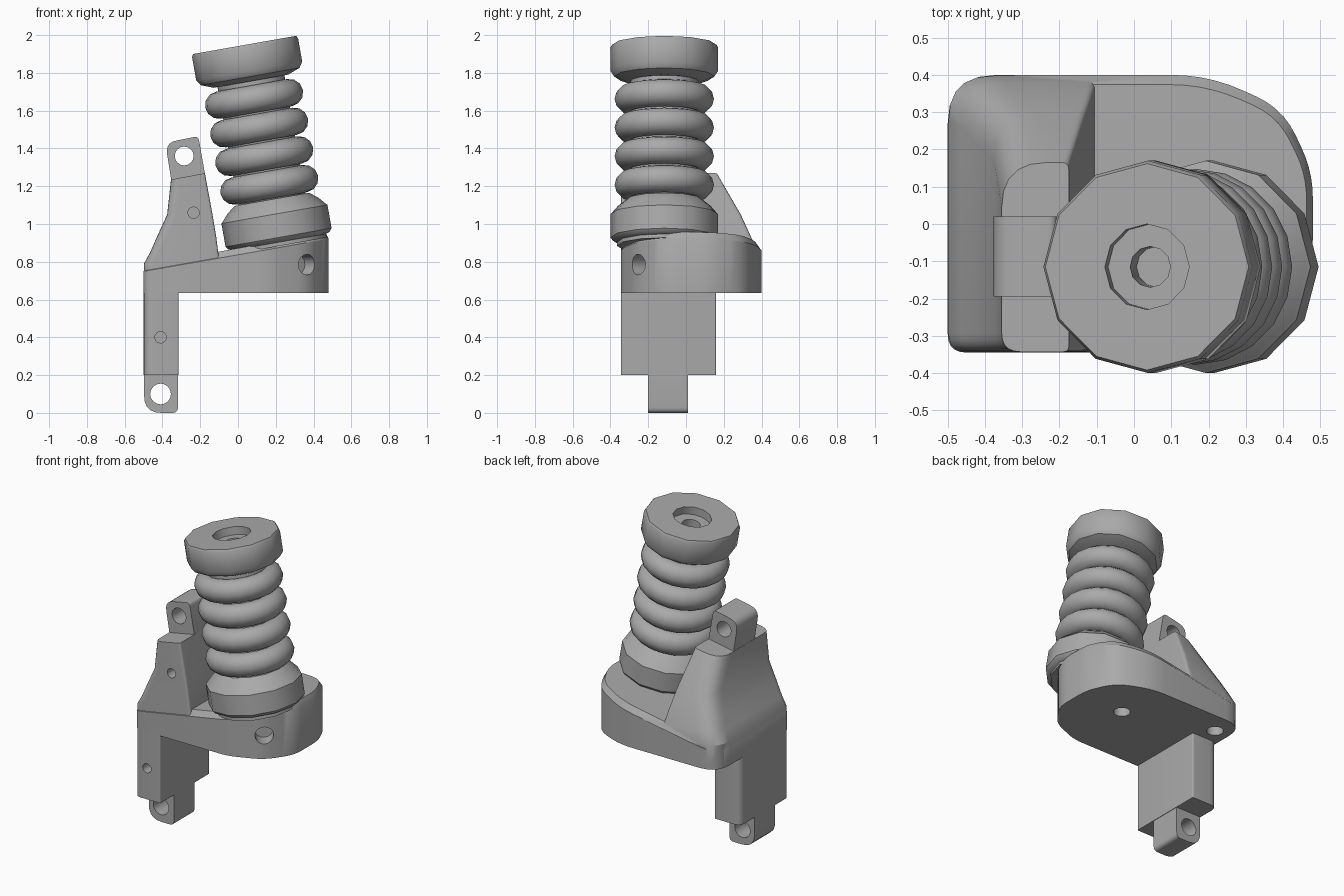
import bpy, bmesh, math
from mathutils import Vector, Matrix

cube = bpy.data.objects.get("Cube")
if cube:
    bpy.data.objects.remove(cube, do_unlink=True)

GREY = (0.4, 0.4, 0.4, 1)
grey = bpy.data.materials.new("plain grey")
grey.use_nodes = True
grey.diffuse_color = GREY
grey.node_tree.nodes["Principled BSDF"].inputs["Base Color"].default_value = GREY


def make(name, bm, matrix=None):
    bmesh.ops.recalc_face_normals(bm, faces=bm.faces)
    mesh = bpy.data.meshes.new(name)
    bm.to_mesh(mesh)
    bm.free()
    mesh.materials.append(grey)
    ob = bpy.data.objects.new(name, mesh)
    if matrix:
        ob.matrix_world = matrix
    bpy.context.collection.objects.link(ob)
    return ob


def smooth(ob, angle=35):
    bpy.ops.object.select_all(action='DESELECT')
    ob.select_set(True)
    bpy.context.view_layer.objects.active = ob
    bpy.ops.object.shade_smooth_by_angle(angle=math.radians(angle))


def rounded(corners, radii, steps=5):
    """Outline with every corner of non-zero radius rounded."""
    out = []
    for i, (c, r) in enumerate(zip(corners, radii)):
        p = Vector(c)
        a = p + (Vector(corners[i - 1]) - p).normalized() * r
        b = p + (Vector(corners[(i + 1) % len(corners)]) - p).normalized() * r
        if r == 0:
            out.append(p)
            continue
        for k in range(steps + 1):
            t = k / steps
            out.append(a * (1 - t) ** 2 + p * 2 * t * (1 - t) + b * t ** 2)
    return out


def loft(name, loops):
    bm = bmesh.new()
    rings = [[bm.verts.new(p) for p in loop] for loop in loops]
    n = len(rings[0])
    for low, high in zip(rings, rings[1:]):
        for i in range(n):
            j = (i + 1) % n
            bm.faces.new((low[i], low[j], high[j], high[i]))
    bm.faces.new(rings[0])
    bm.faces.new(rings[-1])
    return make(name, bm)


def lug(name, corners, radii, y0, y1):
    outline = rounded(corners, radii)
    return loft(name, [[(p.x, y, p.y) for p in outline] for y in (y0, y1)])


def block(x0, x1, y0, y1, z, radii, slope=0):
    corners = [(x0, y0), (x1, y0), (x1, y1), (x0, y1)]
    return [(p.x, p.y, z + slope * (p.x - x0)) for p in rounded(corners, radii)]


def combine(ob, other, operation):
    mod = ob.modifiers.new("combine", 'BOOLEAN')
    mod.operation = operation
    mod.solver = 'EXACT'
    mod.object = other
    graph = bpy.context.evaluated_depsgraph_get()
    mesh = bpy.data.meshes.new_from_object(ob.evaluated_get(graph))
    ob.modifiers.clear()
    ob.data = mesh
    bpy.data.objects.remove(other, do_unlink=True)


def drill(ob, centre, direction, radius, length):
    bm = bmesh.new()
    bmesh.ops.create_cone(bm, cap_ends=True, segments=16, radius1=radius,
                          radius2=radius, depth=length)
    turn = Vector(direction).to_track_quat('Z', 'Y').to_matrix().to_4x4()
    cutter = make("hole_cutter", bm, Matrix.Translation(centre) @ turn)
    cutter.hide_render = True
    combine(ob, cutter, 'DIFFERENCE')


# Base: rounded plate with a sloping top that seats the spring
outline = rounded([(-.5, -.345), (.17, -.345), (.37, -.265), (.48, -.11), (.48, .14),
                   (.4, .31), (.2, .4), (-.5, .4)],
                  [.05, .06, .07, .07, .07, .08, .1, .13])


def top(x):
    return .872 + .176 * x


bracket = loft("bracket", [
    [(p.x, p.y, .635) for p in outline],
    [(p.x, p.y, top(p.x) - .035) for p in outline],
    [(p.x * .965, .03 + (p.y - .03) * .93, top(p.x)) for p in outline]])

# Web: tapers upward and leans away from the back edge
radii = (.05, .015, .02, .12)
web = loft("web", [
    block(-.498, -.09, -.343, .398, .68, radii),
    block(-.498, -.095, -.343, .398, .79, radii),
    block(-.465, -.105, -.343, .38, .85, radii),
    block(-.43, -.115, -.343, .345, .93, radii),
    block(-.375, -.135, -.343, .29, 1.05, radii),
    block(-.355, -.175, -.343, .165, 1.235, radii, .19)])

# Leg and the two pierced lugs
leg = loft("leg", [block(-.499, -.315, -.344, .16, z, (.05, .008, .01, .05))
                   for z in (.2, .72)])
upper_lug = lug("upper_lug", [(-.345, 1.18), (-.385, 1.43), (-.21, 1.465), (-.16, 1.18)],
                [0, .06, .025, 0], -.195, .02)
lower_lug = lug("lower_lug", [(-.497, .25), (-.497, 0), (-.318, 0), (-.318, .25)],
                [0, .09, .03, 0], -.2, .01)
for part in (web, leg, upper_lug, lower_lug):
    combine(bracket, part, 'UNION')

# Pin holes, then blind screw holes
drill(bracket, (-.285, -.09, 1.36), (0, 1, 0), .05, .5)
drill(bracket, (-.41, -.09, .1), (0, 1, 0), .055, .5)
drill(bracket, (-.235, -.345, 1.06), (0, 1, 0), .03, .16)
drill(bracket, (-.41, -.345, .4), (0, 1, 0), .03, .16)
drill(bracket, (.37, -.26, .785), (.6, -.8, 0), .055, .2)
drill(bracket, (.16, .08, .635), (0, 0, 1), .05, .2)
drill(bracket, (-.4, .26, .635), (0, 0, 1), .05, .16)
smooth(bracket, 30)

# Spring unit: turned parts on one leaning axis, measured down from its top
axis = Matrix.Translation((.035, -.115, 1.948)) @ Matrix.Rotation(math.radians(-10), 4, 'Y')


def turned(name, profile, sides, closed=False):
    bm = bmesh.new()
    verts = [bm.verts.new((r, 0, -s)) for r, s in profile]
    pairs = list(zip(verts, verts[1:]))
    if closed:
        pairs.append((verts[-1], verts[0]))
    edges = [bm.edges.new(p) for p in pairs]
    bmesh.ops.spin(bm, geom=verts + edges, cent=(0, 0, 0), axis=(0, 0, 1),
                   angle=math.tau, steps=sides, use_duplicate=False)
    bmesh.ops.remove_doubles(bm, verts=bm.verts, dist=.0005)
    ob = make(name, bm, axis)
    smooth(ob)
    return ob


turned("top_cap", [(0, .15), (.055, .15), (.055, .05), (.115, .05), (.115, 0), (.277, 0),
                   (.285, .015), (.285, .14), (.265, .17), (.2, .195), (0, .195)], 12)
turned("bottom_cap", [(0, .83), (.2, .83), (.245, .865), (.275, .9), (.285, .91),
                      (.285, 1.035), (.272, 1.052), (.25, 1.06), (.25, 1.08), (0, 1.08)], 12)
turned("core", [(0, .17), (.18, .17), (.18, .9), (0, .9)], 16)
for i in range(4):
    ring = [(.19 + .073 * math.cos(a), .29 + .154 * i + .073 * math.sin(a))
            for a in (math.tau * k / 12 for k in range(12))]
    turned(f"coil_{i + 1}", ring, 20, closed=True)
